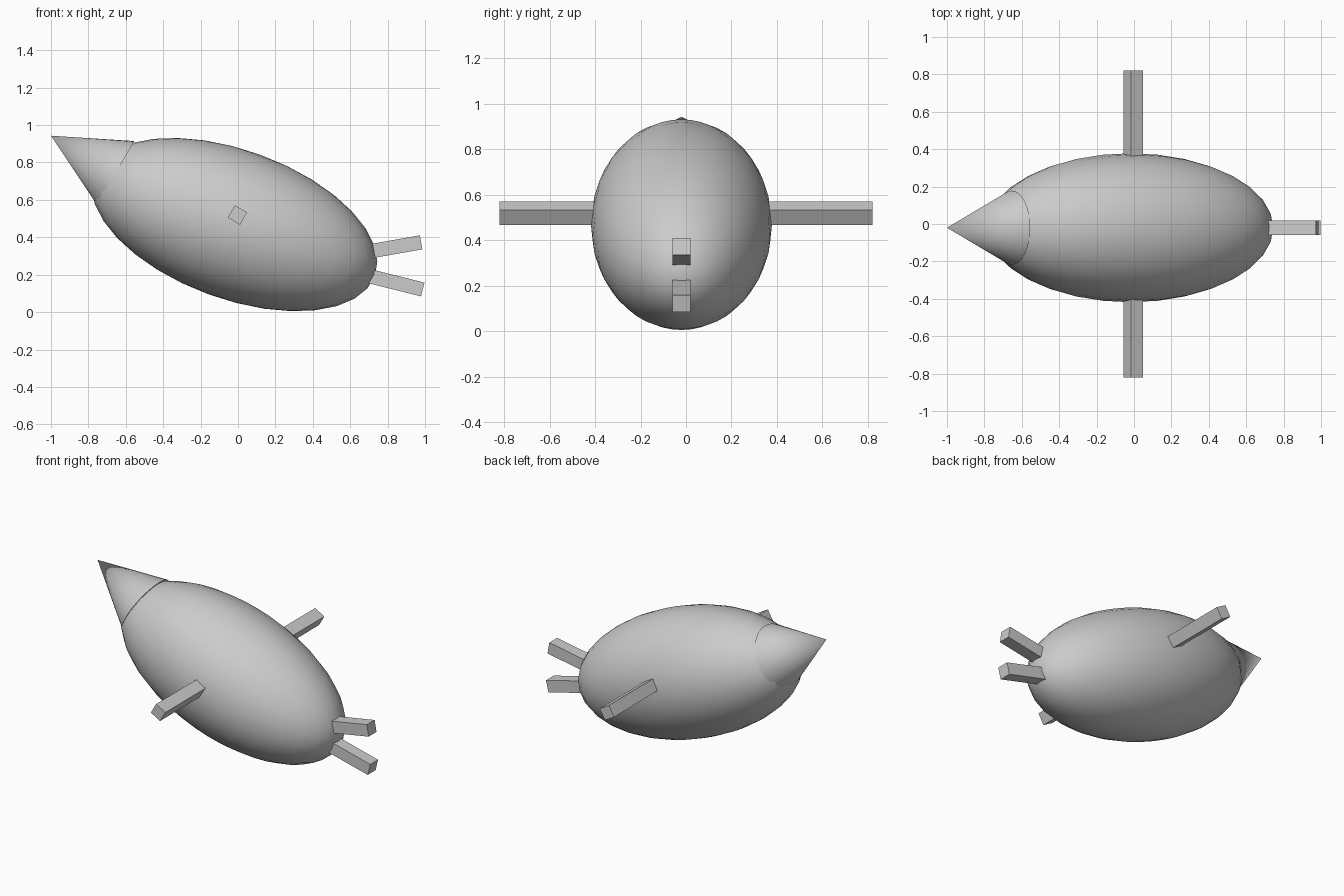
import bpy
from math import radians, cos, sin, pi

cube = bpy.data.objects.get("Cube")
if cube:
    bpy.data.objects.remove(cube)

grey = bpy.data.materials.new("light grey")
grey.use_nodes = True
colour = (0.6, 0.6, 0.6, 1)
grey.diffuse_color = colour
grey.node_tree.nodes["Principled BSDF"].inputs["Base Color"].default_value = colour

MID_Y = -0.02


def finish(name, scale=(1, 1, 1), smooth=False):
    """Name, scale and colour the part that was just added."""
    obj = bpy.context.object
    obj.name = name
    obj.scale = scale
    obj.data.materials.append(grey)
    bpy.ops.object.transform_apply(location=False, rotation=False, scale=True)
    if smooth:
        bpy.ops.object.shade_smooth_by_angle(angle=radians(35))
    return obj


def bar(name, centre, size, tilt):
    """Square bar turned about the y axis."""
    bpy.ops.mesh.primitive_cube_add(size=1, location=centre, rotation=(0, tilt, 0))
    return finish(name, size)


# Body: long ellipsoid, raised towards the head
bpy.ops.mesh.primitive_uv_sphere_add(segments=32, ring_count=16, radius=1,
                                     location=(-0.019, MID_Y, 0.468),
                                     rotation=(0, radians(20), 0))
finish("body", (0.8, 0.398, 0.398), smooth=True)

# Head: cone with its tip at the far right end
height, pitch = 0.4, radians(30)
tip_x, tip_z = -1.0, 0.943
bpy.ops.mesh.primitive_cone_add(
    vertices=32, radius1=0.198, radius2=0, depth=height,
    location=(tip_x + height / 2 * cos(pitch), MID_Y, tip_z - height / 2 * sin(pitch)),
    rotation=(0, pitch - pi / 2, 0))
finish("pointed_head", smooth=True)

# Arms: one bar out of each side, starting inside the body
for side, sign in (("left", 1), ("right", -1)):
    bar(side + "_arm", (-0.003, sign * 0.52, 0.519), (0.076, 0.6, 0.076), radians(30))

# Legs: two bars spreading from the rear end
for name, end_x, end_z, angle in (("upper_leg", 0.979, 0.373, 10),
                                  ("lower_leg", 0.988, 0.121, -14)):
    a, length = radians(angle), 0.4
    bar(name, (end_x - length / 2 * cos(a), MID_Y, end_z - length / 2 * sin(a)),
        (length, 0.08, 0.076), -a)
